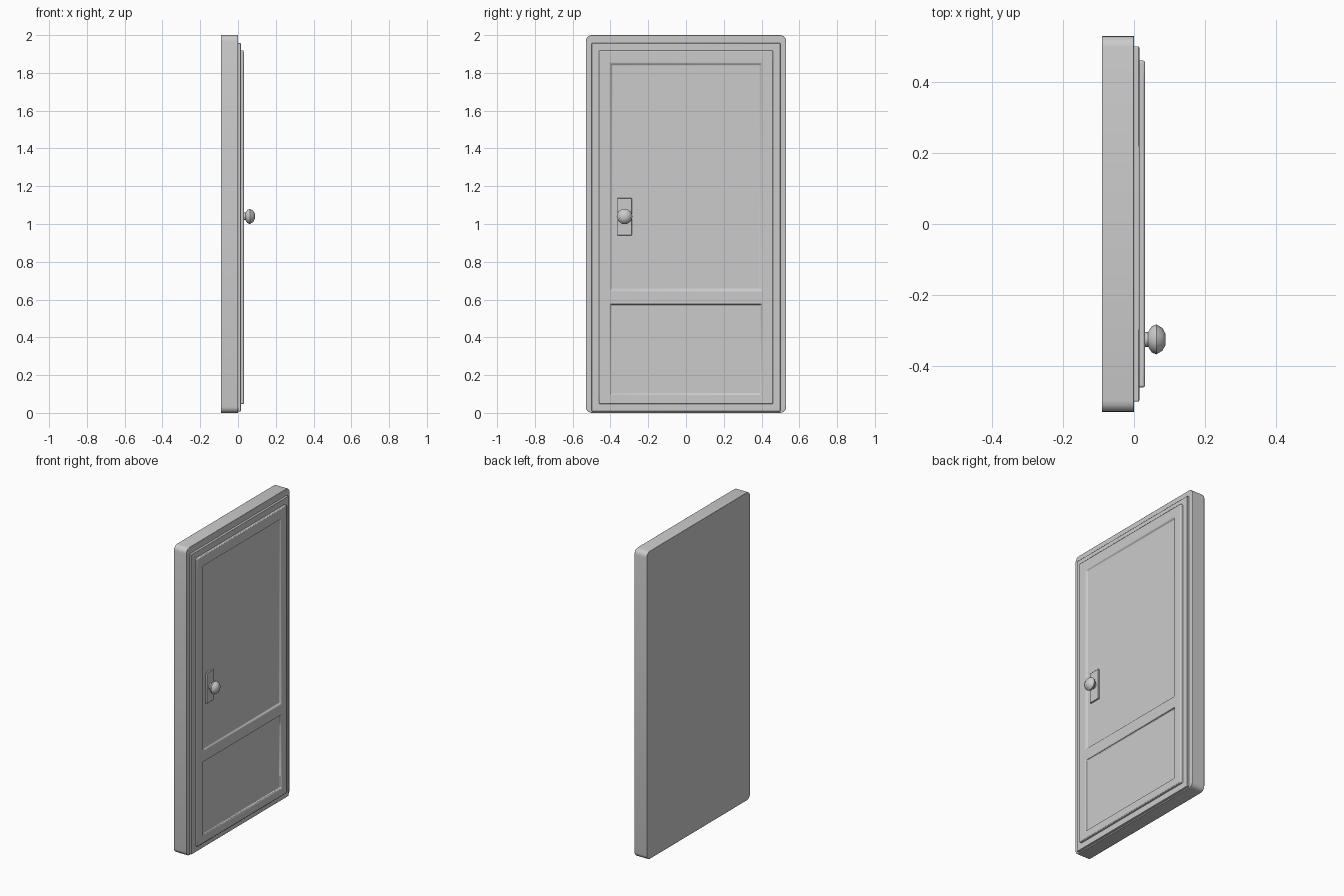
import bpy, bmesh, math
from mathutils import Matrix

if "Cube" in bpy.data.objects:
    bpy.data.objects.remove(bpy.data.objects["Cube"])


def finish(name, bm, bevel=0.0, segments=2, angle=35):
    bmesh.ops.recalc_face_normals(bm, faces=bm.faces)
    me = bpy.data.meshes.new(name)
    bm.to_mesh(me)
    bm.free()
    ob = bpy.data.objects.new(name, me)
    bpy.context.collection.objects.link(ob)
    if bevel:
        m = ob.modifiers.new("Bevel", 'BEVEL')
        m.width, m.segments, m.limit_method = bevel, segments, 'ANGLE'
    bpy.ops.object.select_all(action='DESELECT')
    ob.select_set(True)
    bpy.context.view_layer.objects.active = ob
    bpy.ops.object.shade_smooth_by_angle(angle=math.radians(angle))
    return ob


def box(name, x, y, z, corner=0.0, bevel=0.0):
    """Box from ranges; corner rounds only the edges running along x."""
    bm = bmesh.new()
    bmesh.ops.create_cube(bm, size=1)
    for v in bm.verts:
        for i, r in enumerate((x, y, z)):
            v.co[i] = r[0] if v.co[i] < 0 else r[1]
    if corner:
        edges = [e for e in bm.edges
                 if abs(e.verts[0].co.x - e.verts[1].co.x) > 1e-5]
        bmesh.ops.bevel(bm, geom=edges, offset=corner, segments=4,
                        profile=0.5, affect='EDGES')
    return finish(name, bm, bevel)


# Outer frame slab and thinner stop lining in front of it
box("outer_frame", (-0.09, 0.0), (-0.53, 0.53), (0.0, 2.0), corner=0.032, bevel=0.002)
box("inner_frame", (-0.01, 0.015), (-0.50, 0.50), (0.008, 1.957), bevel=0.003)

# Door leaf: stiles and rails as a grid, the two open cells sunk into panels
ys = [-0.46, -0.40, 0.40, 0.46]
zs = [0.047, 0.10, 0.575, 0.648, 1.85, 1.918]
bm = bmesh.new()
grid = [[bm.verts.new((0.031, y, z)) for z in zs] for y in ys]
panels = {}
for i in range(len(ys) - 1):
    for j in range(len(zs) - 1):
        f = bm.faces.new((grid[i][j], grid[i + 1][j],
                          grid[i + 1][j + 1], grid[i][j + 1]))
        if i == 1 and j in (1, 3):
            panels[j] = f
for j, slope, x in ((1, 0.005, 0.018), (3, 0.008, 0.021)):
    f = panels[j]
    bmesh.ops.inset_individual(bm, faces=[f], thickness=slope)
    for v in f.verts:
        v.co.x = x
rim = [e for e in bm.edges if e.is_boundary]
ext = bmesh.ops.extrude_edge_only(bm, edges=rim)
for v in ext["geom"]:
    if isinstance(v, bmesh.types.BMVert):
        v.co.x = 0.01
finish("door_leaf", bm, bevel=0.005)

# Lock plate
box("lock_plate", (0.015, 0.031), (-0.363, -0.287), (0.94, 1.137), bevel=0.002)

# Knob: faceted lathe around x
bm = bmesh.new()
profile = [(0.028, 0.021), (0.040, 0.021), (0.050, 0.037), (0.063, 0.042),
           (0.080, 0.032), (0.089, 0.015)]
n = 10
rings = [[bm.verts.new((x, -0.325 + r * math.cos(2 * math.pi * k / n),
                        1.04 + r * math.sin(2 * math.pi * k / n)))
          for k in range(n)] for x, r in profile]
for a, b in zip(rings, rings[1:]):
    for k in range(n):
        bm.faces.new((a[k], a[(k + 1) % n], b[(k + 1) % n], b[k]))
bm.faces.new(rings[0])
bm.faces.new(rings[-1])
finish("door_knob", bm, angle=40)
